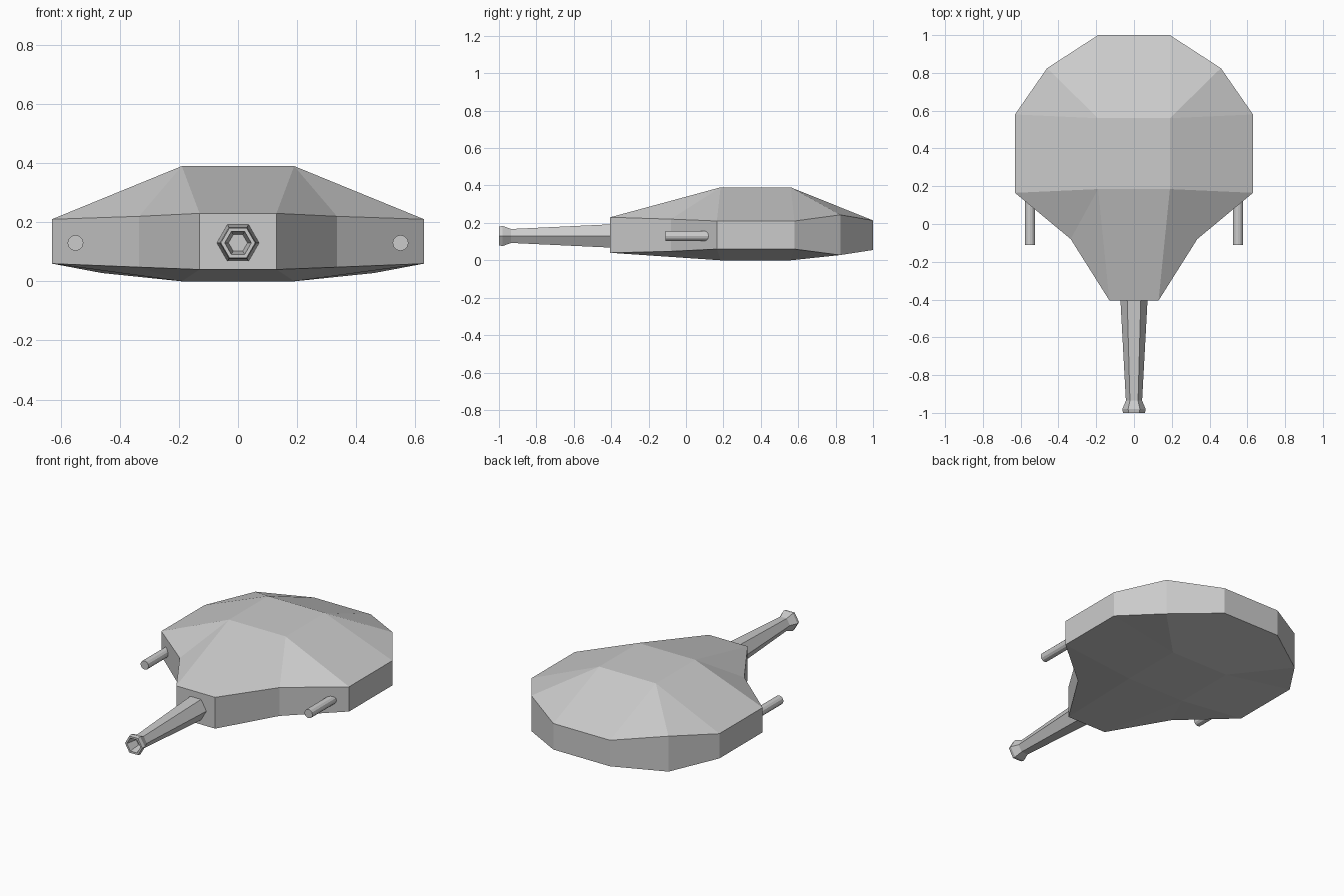
import bpy, bmesh
from math import pi, cos, sin

if "Cube" in bpy.data.objects:
    bpy.data.objects.remove(bpy.data.objects["Cube"])


def make_object(name, bm):
    bmesh.ops.recalc_face_normals(bm, faces=bm.faces[:])
    mesh = bpy.data.meshes.new(name)
    bm.to_mesh(mesh)
    bm.free()
    obj = bpy.data.objects.new(name, mesh)
    bpy.context.collection.objects.link(obj)
    return obj


def lathe_y(name, profile, sides, x, z, phase=0.0):
    """Revolve (y, radius) pairs about an axis along y, capping both ends."""
    bm = bmesh.new()
    rings = []
    for y, r in profile:
        rings.append([bm.verts.new((x + r * cos(phase + 2 * pi * i / sides), y,
                                    z + r * sin(phase + 2 * pi * i / sides)))
                      for i in range(sides)])
    for a, b in zip(rings, rings[1:]):
        for i in range(sides):
            j = (i + 1) % sides
            bm.faces.new((a[i], a[j], b[j], b[i]))
    bm.faces.new(rings[0])
    bm.faces.new(rings[-1])
    return make_object(name, bm)


# Turret shell: right half of the rim as x, y, bottom z, top z, front to back
half = [(0.13, -0.405, 0.04, 0.23), (0.335, -0.08, 0.048, 0.22),
        (0.63, 0.165, 0.06, 0.21), (0.63, 0.58, 0.06, 0.21),
        (0.46, 0.825, 0.028, 0.243), (0.19, 1.0, 0.055, 0.213)]
rim = half + [(-x, y, b, t) for x, y, b, t in reversed(half)]
n = len(rim)

bm = bmesh.new()
low = [bm.verts.new((x, y, b)) for x, y, b, t in rim]
high = [bm.verts.new((x, y, t)) for x, y, b, t in rim]
for i in range(n):
    j = (i + 1) % n
    bm.faces.new((low[i], low[j], high[j], high[i]))

# Roof and floor: flat plate, fanned out to the rim from its four corners
for ring, z in ((high, 0.39), (low, 0.0)):
    plate = [bm.verts.new((x, y, z)) for x, y in
             ((0.19, 0.185), (0.19, 0.56), (-0.19, 0.56), (-0.19, 0.185))]
    bm.faces.new(plate)
    for c in range(4):
        k = c * 3
        bm.faces.new((plate[c], ring[k], ring[k + 1]))
        bm.faces.new((plate[c], ring[k + 1], ring[k + 2]))
        bm.faces.new((plate[c], ring[k + 2], ring[(k + 3) % n],
                      plate[(c + 1) % 4]))
# Regular sloped faces already share corners with the rim
make_object("turret_shell", bm)

# Main barrel: six-sided, tapered, with flared hollow muzzle
lathe_y("main_barrel",
        [(-0.38, 0.073), (-0.935, 0.043), (-0.98, 0.062), (-1.0, 0.058),
         (-1.0, 0.045), (-0.93, 0.032)], 6, 0.0, 0.13)

# Side guns: thin rods sunk into the sloping front walls
for side, name in ((1, "right_side_gun"), (-1, "left_side_gun")):
    lathe_y(name, [(-0.11, 0.027), (0.15, 0.027)], 12, side * 0.55, 0.13)
